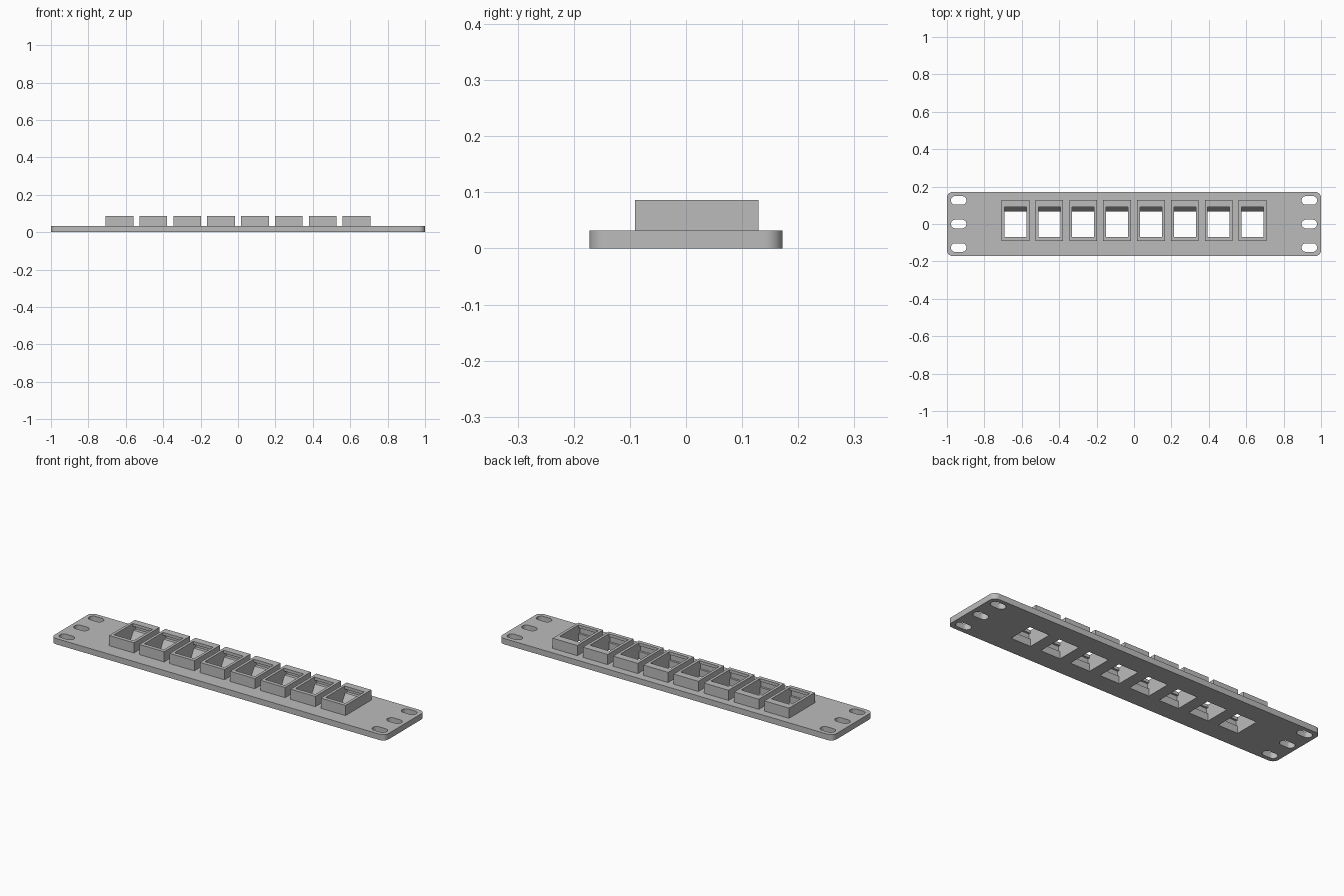
import bpy, bmesh, math

if "Cube" in bpy.data.objects:
    bpy.data.objects.remove(bpy.data.objects["Cube"], do_unlink=True)

MM = 2 / 254                 # one millimetre in model units
PITCH = 23 * MM              # spacing of the jack openings
PLATE_T = 4 * MM
FRAME_TOP = 11 * MM

grey = bpy.data.materials.new("plain grey plastic")
grey.use_nodes = True
grey.diffuse_color = (0.5, 0.5, 0.5, 1)
grey.node_tree.nodes["Principled BSDF"].inputs["Base Color"].default_value = (0.5, 0.5, 0.5, 1)


def extrude_outline(bm, points, offset):
    """Cap a closed outline and push it along offset to make a solid."""
    face = bm.faces.new([bm.verts.new(p) for p in points])
    moved = bmesh.ops.extrude_face_region(bm, geom=[face], use_keep_orig=True)["geom"]
    verts = [g for g in moved if isinstance(g, bmesh.types.BMVert)]
    bmesh.ops.translate(bm, verts=verts, vec=offset)


def rounded_rect(cx, cy, w, h, r, z, steps=10):
    """Outline of a rectangle with round corners."""
    points = []
    corners = [(1, 1), (-1, 1), (-1, -1), (1, -1)]
    for quarter, (sx, sy) in enumerate(corners):
        for i in range(steps + 1):
            a = math.pi / 2 * (quarter + i / steps)
            points.append((cx + sx * (w / 2 - r) + r * math.cos(a),
                           cy + sy * (h / 2 - r) + r * math.sin(a), z))
    return points


def finish(bm, name):
    bmesh.ops.remove_doubles(bm, verts=bm.verts, dist=1e-5)
    bmesh.ops.recalc_face_normals(bm, faces=bm.faces)
    mesh = bpy.data.meshes.new(name)
    bm.to_mesh(mesh)
    bm.free()
    mesh.materials.append(grey)
    obj = bpy.data.objects.new(name, mesh)
    bpy.context.collection.objects.link(obj)
    return obj


def cut(obj, cutter):
    mod = obj.modifiers.new("opening", "BOOLEAN")
    mod.operation = "DIFFERENCE"
    mod.solver = "EXACT"
    mod.object = cutter
    bpy.ops.object.select_all(action="DESELECT")
    obj.select_set(True)
    bpy.context.view_layer.objects.active = obj
    bpy.ops.object.modifier_apply(modifier=mod.name)
    bpy.ops.object.shade_smooth_by_angle(angle=math.radians(30))


# Side profile of one jack opening: sloped seat and latch pocket at the back,
# small catch pocket at the front, with lips above both
jack_profile = [(-8.9, -1), (8.5, -1), (8.5, 0), (12.2, 6), (14.5, 6),
                (14.5, 9), (11.5, 9), (11.5, 12), (-8.9, 12),
                (-8.9, 9), (-10.3, 9), (-10.3, 5), (-8.9, 5)]
centres = [(i - 3.5) * PITCH for i in range(8)]
jack_w = 15 * MM

# Jack opening cutters
bm = bmesh.new()
for cx in centres:
    outline = [(cx - jack_w / 2, y * MM, z * MM) for y, z in jack_profile]
    extrude_outline(bm, outline, (jack_w, 0, 0))
jack_cutter = finish(bm, "jack_cutter")
jack_cutter.hide_render = True

# Screw slot cutters
bm = bmesh.new()
for cx in (-0.9375, 0.9375):
    for cy in (-0.126, 0, 0.126):
        extrude_outline(bm, rounded_rect(cx, cy, 0.083, 0.046, 0.023, -0.02), (0, 0, 0.08))
slot_cutter = finish(bm, "slot_cutter")
slot_cutter.hide_render = True

# Front plate
bm = bmesh.new()
extrude_outline(bm, rounded_rect(0, 0, 2, 0.344, 0.032, 0), (0, 0, PLATE_T))
plate = finish(bm, "panel_plate")
cut(plate, slot_cutter)
cut(plate, jack_cutter)

# Raised frame around each opening
for n, cx in enumerate(centres):
    bm = bmesh.new()
    x0, x1 = cx - 9.4 * MM, cx + 9.4 * MM
    y0, y1 = -11.55 * MM, 16.45 * MM
    extrude_outline(bm, [(x0, y0, PLATE_T), (x1, y0, PLATE_T), (x1, y1, PLATE_T), (x0, y1, PLATE_T)],
                    (0, 0, FRAME_TOP - PLATE_T))
    cut(finish(bm, f"jack_frame_{n + 1}"), jack_cutter)

for helper in (jack_cutter, slot_cutter):
    bpy.data.objects.remove(helper, do_unlink=True)
